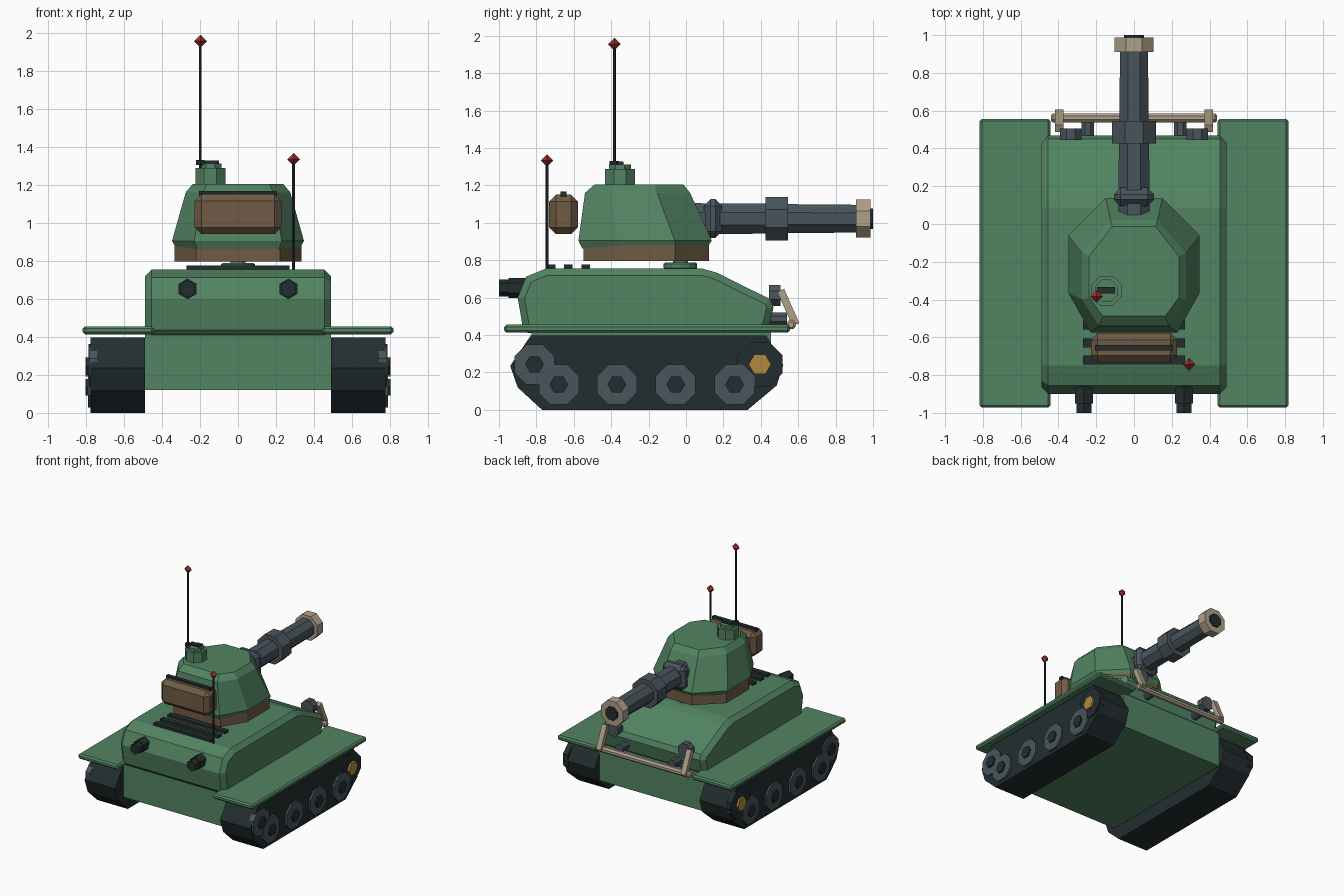
import bpy, bmesh
from math import pi, cos
from mathutils import Matrix, Vector

if "Cube" in bpy.data.objects:
    bpy.data.objects.remove(bpy.data.objects["Cube"], do_unlink=True)


def material(name, rgb):
    m = bpy.data.materials.new(name)
    m.use_nodes = True
    m.diffuse_color = (*rgb, 1)
    m.node_tree.nodes["Principled BSDF"].inputs["Base Color"].default_value = (*rgb, 1)
    return m


GREEN = material("army green", (0.085, 0.23, 0.122))
DARK = material("dark rubber", (0.016, 0.026, 0.028))
STEEL = material("gun steel", (0.065, 0.09, 0.108))
BROWN = material("canvas brown", (0.16, 0.105, 0.06))
TAN = material("pale tan", (0.43, 0.35, 0.25))
GOLD = material("gold", (0.44, 0.25, 0.05))
RED = material("signal red", (0.33, 0.03, 0.024))

AXIS = {"x": Matrix.Rotation(pi / 2, 4, "Y"),
        "y": Matrix.Rotation(-pi / 2, 4, "X"),
        "z": Matrix.Identity(4)}


def finish(bm, name, mat):
    bmesh.ops.recalc_face_normals(bm, faces=bm.faces)
    me = bpy.data.meshes.new(name)
    bm.to_mesh(me)
    bm.free()
    me.materials.append(mat)
    ob = bpy.data.objects.new(name, me)
    bpy.context.collection.objects.link(ob)
    return ob


def chamfer(bm, edges, width):
    bmesh.ops.bevel(bm, geom=edges, offset=width, segments=1, affect="EDGES", profile=0.5)


def box(name, mat, lo, hi, bevel=0):
    lo, hi = Vector(lo), Vector(hi)
    bm = bmesh.new()
    bmesh.ops.create_cube(bm, size=1, matrix=Matrix.Translation((lo + hi) / 2) @ Matrix.Diagonal((*(hi - lo), 1)))
    if bevel:
        chamfer(bm, bm.edges[:], bevel)
    return finish(bm, name, mat)


def prism(name, mat, centre, start, end, r, axis="z", sides=8, r2=None, bevel=0):
    """Regular prism along an axis; octagons have flat tops, r is to the flats."""
    flat = sides == 8
    k = 1 / cos(pi / 8) if flat else 1
    r2 = r if r2 is None else r2
    spin = Matrix.Rotation(pi / 8 if flat else 0, 4, "Z")
    mid = Vector(centre)
    mid["xyz".index(axis)] = (start + end) / 2
    bm = bmesh.new()
    bmesh.ops.create_cone(bm, cap_ends=True, segments=sides, radius1=r * k, radius2=r2 * k,
                          depth=abs(end - start),
                          matrix=Matrix.Translation(mid) @ AXIS[axis] @ spin)
    if bevel:
        caps = [f for f in bm.faces if len(f.verts) == sides]
        chamfer(bm, list({e for f in caps for e in f.edges}), bevel)
    return finish(bm, name, mat)


def side_profile(name, mat, points, x0, x1, bevel=0):
    """Extrude a (y, z) outline across x, chamfering the two end rims."""
    bm = bmesh.new()
    cap = bm.faces.new([bm.verts.new((x0, y, z)) for y, z in points])
    bmesh.ops.extrude_face_region(bm, geom=[cap], use_keep_orig=True)
    bm.verts.ensure_lookup_table()
    for v in bm.verts[len(points):]:
        v.co.x = x1
    if bevel:
        rims = [e for e in bm.edges if abs(e.verts[0].co.x - e.verts[1].co.x) < 1e-5]
        bmesh.ops.recalc_face_normals(bm, faces=bm.faces)
        chamfer(bm, rims, bevel)
    return finish(bm, name, mat)


def stack(name, mat, rings):
    """Skin mirrored half outlines [(z, [(x, y), ...]), ...] from bottom to top."""
    bm = bmesh.new()
    loops = []
    for z, half in rings:
        outline = half + [(-x, y) for x, y in reversed(half)]
        loops.append([bm.verts.new((x, y, z)) for x, y in outline])
    n = len(loops[0])
    for a, b in zip(loops, loops[1:]):
        for i in range(n):
            j = (i + 1) % n
            bm.faces.new((a[i], a[j], b[j], b[i]))
    bm.faces.new(loops[0])
    bm.faces.new(loops[-1])
    return finish(bm, name, mat)


# Hull
box("lower_hull", GREEN, (-0.49, -0.825, 0.12), (0.49, 0.455, 0.42))
side_profile("upper_hull", GREEN,
             [(-0.845, 0.41), (-0.872, 0.437), (-0.9, 0.6), (-0.855, 0.712), (-0.75, 0.755),
              (0.085, 0.755), (0.16, 0.735), (0.45, 0.592), (0.468, 0.547), (0.443, 0.44),
              (0.42, 0.41)], -0.49, 0.49, 0.036)
for i, y in enumerate((-0.72, -0.63, -0.535)):
    box(f"engine_grille_bar_{i + 1}", DARK, (-0.27, y - 0.023, 0.745), (0.27, y + 0.023, 0.776))

# Running gear, exhausts and lamps on both sides
track = [(-0.94, 0.235), (-0.9, 0.12), (-0.77, 0), (0.33, 0), (0.485, 0.13), (0.52, 0.24),
         (0.43, 0.397), (-0.83, 0.397)]
for s, side in ((1, "left"), (-1, "right")):
    side_profile(f"{side}_track", DARK, track, s * 0.49, s * 0.775)
    xs = sorted((s * 0.442, s * 0.817))
    box(f"{side}_fender", GREEN, (xs[0], -0.972, 0.413), (xs[1], 0.556, 0.455), 0.012)
    for i, y in enumerate((-0.68, -0.37, -0.055, 0.26)):
        prism(f"{side}_road_wheel_{i + 1}", STEEL, (0, y, 0.135), s * 0.74, s * 0.79, 0.107, "x")
        prism(f"{side}_wheel_hub_{i + 1}", DARK, (0, y, 0.135), s * 0.74, s * 0.803, 0.05, "x", 6)
    prism(f"{side}_idler_wheel", STEEL, (0, -0.81, 0.243), s * 0.74, s * 0.785, 0.107, "x")
    prism(f"{side}_idler_hub", DARK, (0, -0.81, 0.243), s * 0.74, s * 0.8, 0.05, "x", 6)
    prism(f"{side}_drive_sprocket", DARK, (0, 0.395, 0.243), s * 0.74, s * 0.787, 0.12, "x")
    prism(f"{side}_sprocket_hub", GOLD, (0, 0.395, 0.243), s * 0.74, s * 0.803, 0.06, "x", 6)

    prism(f"{side}_exhaust", DARK, (s * 0.265, 0, 0.652), -0.95, -0.84, 0.054, "y", 6)
    prism(f"{side}_exhaust_tip", DARK, (s * 0.265, 0, 0.652), -1.0, -0.95, 0.046, "y", 6)

    prism(f"{side}_headlamp", STEEL, (s * 0.335, 0, 0.612), 0.445, 0.505, 0.056, "y", 8)
    prism(f"{side}_small_lamp", STEEL, (s * 0.245, 0, 0.487), 0.445, 0.54, 0.034, "y", 8)
    strut = box(f"{side}_guard_strut", TAN, (-0.022, -0.02, -0.1), (0.022, 0.02, 0.1))
    strut.location = (s * 0.395, 0.547, 0.547)
    strut.rotation_euler.x = 0.42

# Front guard bar
prism("guard_bar", TAN, (0, 0.562, 0.455), -0.44, 0.44, 0.024, "x", 8, bevel=0.01)

# Turret
prism("turret_ring", GREEN, (0, -0.03, 0), 0.75, 0.788, 0.09, sides=12, bevel=0.008)
prism("turret_neck", GREEN, (0, -0.03, 0), 0.78, 0.81, 0.04, sides=12)
base = [(0.14, 0.122), (0.335, -0.06), (0.335, -0.36), (0.22, -0.547)]
stack("turret_base", BROWN, [(0.797, base), (0.88, base)])
stack("turret_body", GREEN, [
    (0.862, [(0.14, 0.11), (0.325, -0.055), (0.325, -0.36), (0.215, -0.555)]),
    (0.905, [(0.15, 0.138), (0.347, -0.06), (0.347, -0.365), (0.23, -0.575)]),
    (1.16, [(0.125, 0.022), (0.275, -0.155), (0.275, -0.4), (0.185, -0.54)]),
    (1.205, [(0.115, -0.014), (0.237, -0.17), (0.237, -0.39), (0.165, -0.488)])])

# Cupola and hatch
prism("cupola", GREEN, (-0.145, -0.353, 0), 1.19, 1.288, 0.079)
prism("cupola_lid", GREEN, (-0.145, -0.353, 0), 1.288, 1.312, 0.058)
box("hatch_handle", DARK, (-0.195, -0.368, 1.305), (-0.1, -0.333, 1.327))

# Stowage pack
box("stowage_pack", BROWN, (-0.228, -0.732, 0.94), (0.228, -0.578, 1.15), 0.036)
box("stowage_strap", DARK, (-0.205, -0.67, 1.14), (0.205, -0.64, 1.166))

# Gun
gun = (0, 0, 1.022)
box("gun_mantlet", STEEL, (-0.107, 0.095, 0.918), (0.107, 0.192, 1.126), 0.035)
prism("gun_barrel_rear", STEEL, gun, 0.0, 0.45, 0.083, "y", r2=0.08)
prism("gun_sleeve", STEEL, gun, 0.425, 0.545, 0.116, "y")
prism("gun_barrel_front", STEEL, gun, 0.5, 0.93, 0.078, "y", r2=0.074)
prism("muzzle_brake", TAN, gun, 0.91, 0.987, 0.102, "y")
prism("muzzle_bore", DARK, gun, 0.95, 1.0, 0.054, "y")

# Antennas with red tips
for name, x, y, foot, top in (("tall", -0.198, -0.383, 1.2, 1.955), ("short", 0.292, -0.743, 0.745, 1.333)):
    prism(f"{name}_antenna", DARK, (x, y, 0), foot, top, 0.008, sides=6)
    bm = bmesh.new()
    bmesh.ops.create_uvsphere(bm, u_segments=4, v_segments=2, radius=0.034,
                              matrix=Matrix.Translation((x, y, top)))
    finish(bm, f"{name}_antenna_tip", RED)
prism("tall_antenna_foot", DARK, (-0.198, -0.383, 0), 1.305, 1.33, 0.025, sides=6)
